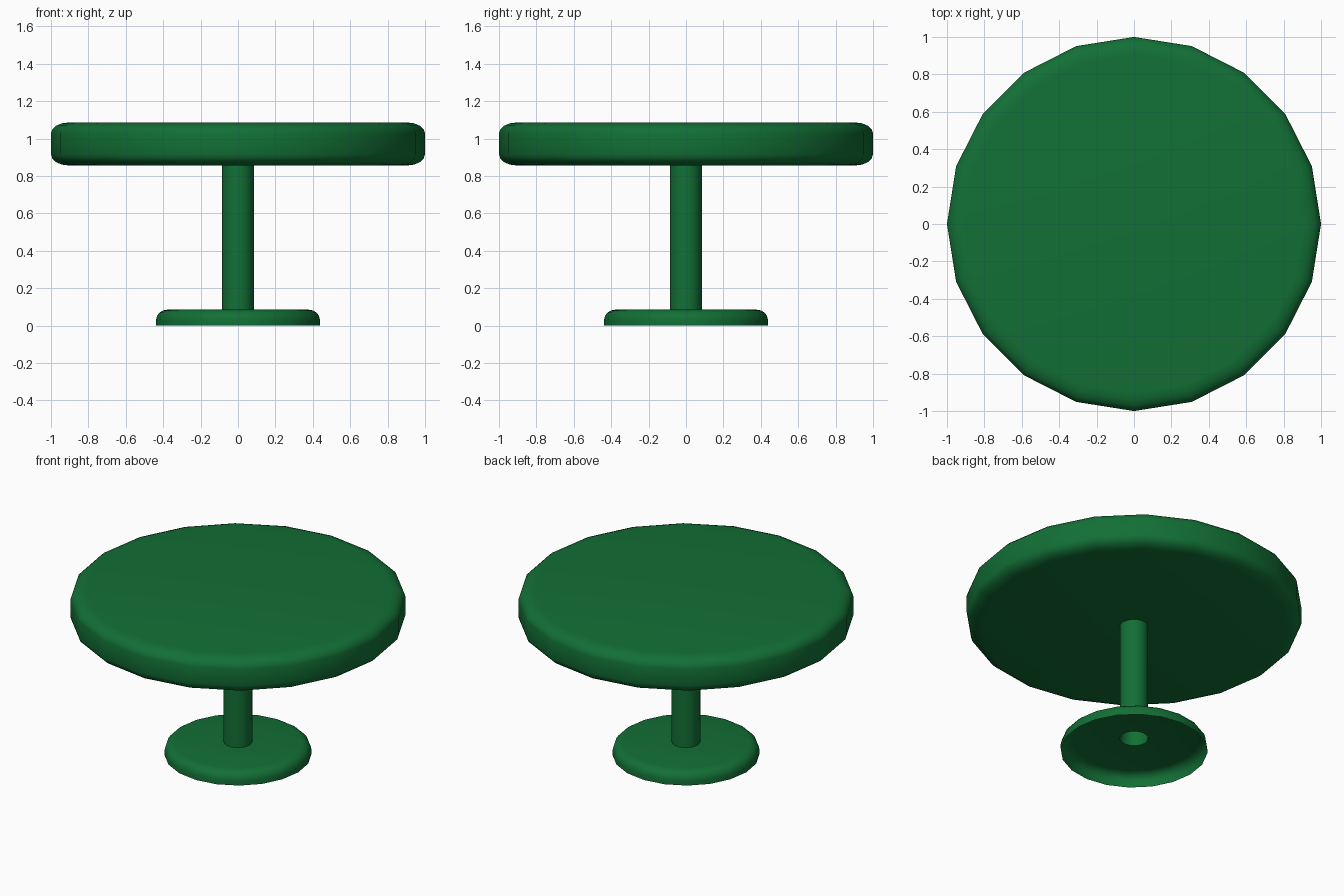
import bpy, bmesh, math

if "Cube" in bpy.data.objects:
    bpy.data.objects.remove(bpy.data.objects["Cube"])

SIDES = 20
green = bpy.data.materials.new("green_paint")
green.diffuse_color = (0.006, 0.16, 0.036, 1)
green.use_nodes = True
green.node_tree.nodes["Principled BSDF"].inputs["Base Color"].default_value = green.diffuse_color


def rounded(cx, cz, rx, rz, a0, a1, steps=4):
    """Elliptical corner points for a profile, angles in degrees."""
    angles = [math.radians(a0 + (a1 - a0) * i / steps) for i in range(steps + 1)]
    return [(cx + rx * math.cos(a), cz + rz * math.sin(a)) for a in angles]


def lathe(name, profile, cap_top=False):
    """Spin an (r, z) profile listed from bottom to top."""
    bm = bmesh.new()
    rings = []
    for r, z in profile:
        rings.append([bm.verts.new((r * math.cos(2 * math.pi * i / SIDES),
                                    r * math.sin(2 * math.pi * i / SIDES), z))
                      for i in range(SIDES)])
    for low, high in zip(rings, rings[1:]):
        for i in range(SIDES):
            j = (i + 1) % SIDES
            bm.faces.new((low[i], low[j], high[j], high[i]))
    if cap_top:
        bm.faces.new(rings[-1])
    mesh = bpy.data.meshes.new(name)
    bm.to_mesh(mesh)
    bm.free()
    mesh.materials.append(green)
    obj = bpy.data.objects.new(name, mesh)
    bpy.context.collection.objects.link(obj)
    bpy.ops.object.select_all(action='DESELECT')
    obj.select_set(True)
    bpy.context.view_layer.objects.active = obj
    bpy.ops.object.shade_smooth_by_angle(angle=math.radians(40))
    return obj


STEM = 0.085

# Hollow base plate, open underneath and around the stem
lathe("base", [(0.438, 0)] + rounded(0.378, 0.03, 0.06, 0.055, 0, 90) + [(STEM, 0.085)])

# Open tube stem
lathe("stem", [(STEM, 0.085), (STEM, 0.856)])

# Thick round top with softened rims, open where the stem meets it
lathe("table_top",
      [(STEM, 0.856)]
      + rounded(0.905, 0.916, 0.095, 0.06, -90, 0)
      + rounded(0.905, 1.026, 0.095, 0.06, 0, 90),
      cap_top=True)
